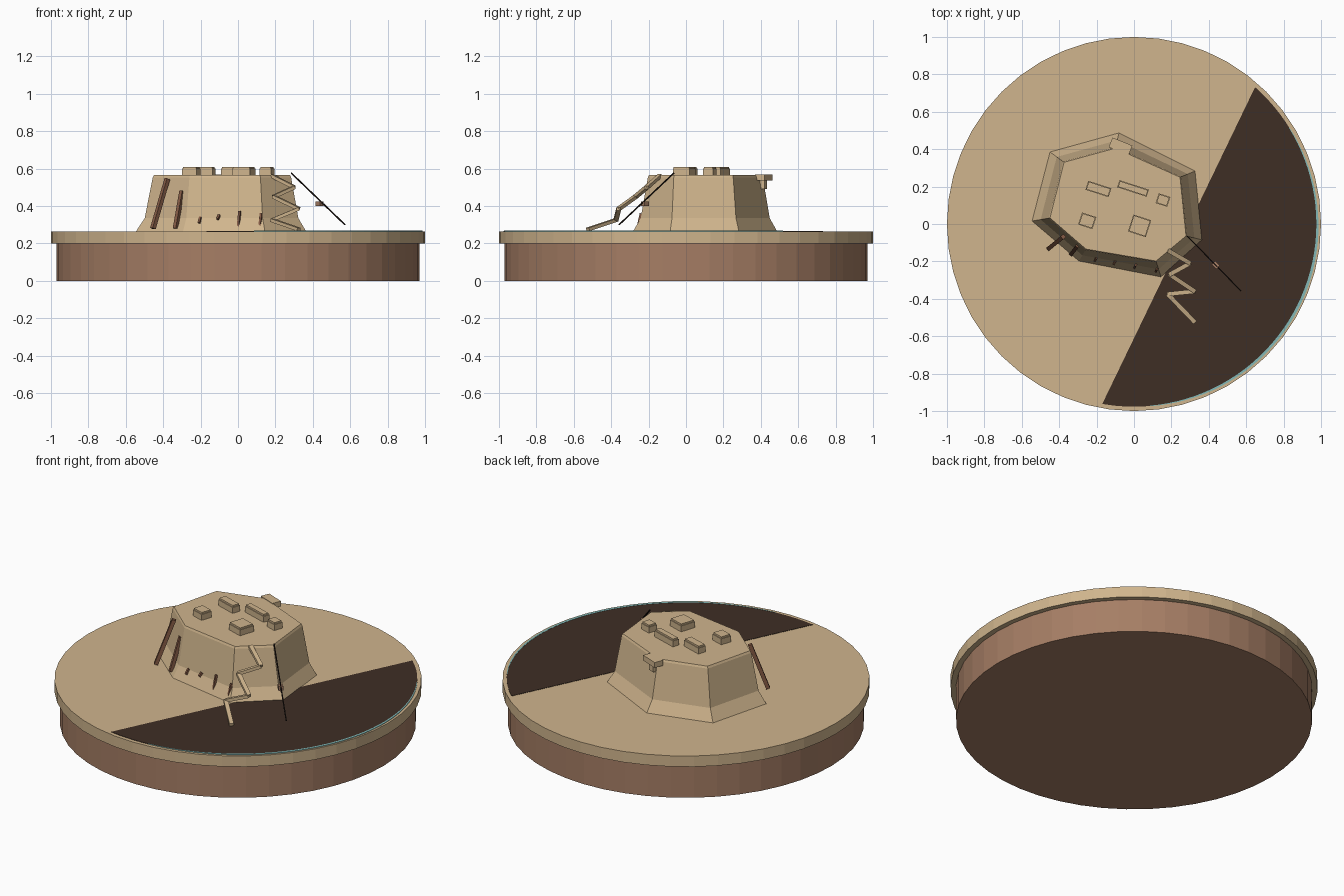
import bpy, bmesh, math
from mathutils import Vector

cube = bpy.data.objects.get("Cube")
if cube:
    bpy.data.objects.remove(cube, do_unlink=True)


def material(name, *rgb):
    lin = [((c / 255 + 0.055) / 1.055) ** 2.4 for c in rgb]
    m = bpy.data.materials.new(name)
    m.use_nodes = True
    m.diffuse_color = (*lin, 1)
    m.node_tree.nodes["Principled BSDF"].inputs["Base Color"].default_value = (*lin, 1)
    return m


SAND = material("sand", 208, 181, 141)
BROWN = material("clay brown", 166, 126, 101)
WOOD = material("wood", 134, 92, 70)
DARK = material("dark earth", 62, 46, 37)
WATER = material("pale teal", 130, 185, 183)
BLACK = material("cable black", 28, 20, 16)


def add_object(name, bm, mat):
    bmesh.ops.recalc_face_normals(bm, faces=bm.faces)
    me = bpy.data.meshes.new(name)
    bm.to_mesh(me)
    bm.free()
    me.materials.append(mat)
    ob = bpy.data.objects.new(name, me)
    bpy.context.collection.objects.link(ob)
    return ob


def loft(name, rings, mat):
    """Closed solid through rings of (z, outline points)."""
    bm = bmesh.new()
    loops = [[bm.verts.new((x, y, z)) for x, y in pts] for z, pts in rings]
    n = len(loops[0])
    for a, b in zip(loops, loops[1:]):
        for i in range(n):
            j = (i + 1) % n
            bm.faces.new((a[i], a[j], b[j], b[i]))
    bm.faces.new(loops[0])
    bm.faces.new(loops[-1])
    return add_object(name, bm, mat)


def arc(r, start=0, end=360, n=48):
    angles = [math.radians(start + (end - start) * i / n) for i in range(n)]
    return [(r * math.cos(a), r * math.sin(a)) for a in angles]


def box(name, loc, size, mat, turn=0):
    bm = bmesh.new()
    bmesh.ops.create_cube(bm, size=1)
    bmesh.ops.scale(bm, vec=size, verts=bm.verts)
    ob = add_object(name, bm, mat)
    ob.location = loc
    ob.rotation_euler.z = math.radians(turn)
    return ob


def beam(name, a, b, width, height, mat):
    """Straight bar from a to b, kept level across its width."""
    a, b = Vector(a), Vector(b)
    ob = box(name, (a + b) / 2, (width, (b - a).length, height), mat)
    ob.rotation_euler = (b - a).to_track_quat('Y', 'Z').to_euler()
    return ob


# Round plinth and its overhanging ground disc
GROUND = 0.265
loft("plinth", [(0, arc(0.97)), (0.2, arc(0.97))], BROWN)
loft("ground_disc", [(0.2, arc(1)), (GROUND, arc(1))], SAND)

# Dark lowland: a disc segment cut by a straight chord
lowland = arc(0.977, -100, 48.5, 40) + arc(0.977, 48.5, 49, 1)
loft("lowland", [(GROUND - 0.002, lowland), (GROUND + 0.002, lowland)], DARK)

# Thin strip of water that tapers at both ends
outer, inner = [], []
for i in range(41):
    t = i / 40
    ang = math.radians(-85 + 117 * t)
    for pts, r in ((outer, 0.978 + 0.011 * math.sin(math.pi * t)), (inner, 0.975)):
        pts.append((r * math.cos(ang), r * math.sin(ang)))
shore = outer + inner[::-1]
loft("water_strip", [(GROUND - 0.002, shore), (GROUND + 0.003, shore)], WATER)

# Seven sided mesa with a flared foot
foot = [(-.08, .487), (-.449, .385), (-.545, .016), (-.294, -.198),
        (.144, -.283), (.364, -.085), (.326, .283)]
top = [(-.1, .405), (-.374, .33), (-.449, .032), (-.257, -.134),
       (.118, -.198), (.278, -.064), (.246, .25)]


def between(t):
    return [(a + (c - a) * t, b + (d - b) * t) for (a, b), (c, d) in zip(foot, top)]


loft("mesa", [(GROUND, foot), (0.335, between(0.48)), (0.553, between(0.93)), (0.565, top)], SAND)

# Flat roofed houses on the mesa
houses = [(-.19, .187, .13, .05), (-.005, .19, .165, .04), (.155, .128, .065, .055),
          (-.25, .017, .08, .068), (.03, -.01, .1, .095)]
for i, (x, y, w, d) in enumerate(houses):
    box(f"house_{i + 1}", (x, y, 0.58), (w, d, 0.04), SAND, -18)
    box(f"house_roof_{i + 1}", (x, y, 0.604), (w - 0.008, d - 0.008, 0.012), SAND, -18)

# Lookout hanging over the back edge
box("lookout", (-.072, .415, .552), (.115, .055, .032), SAND, -22)
box("lookout_bracket", (-.072, .412, .515), (.04, .03, .05), SAND, -22)

# Leaning timbers against the cliff
beam("timber_long", (-.455, -.13, .28), (-.378, -.068, .545), .022, .022, WOOD)
beam("timber_short", (-.335, -.16, .28), (-.3, -.115, .48), .02, .02, WOOD)

# Small stakes around the front foot
for i, (x, z, h) in enumerate([(-.205, .325, .03), (-.105, .34, .02), (.005, .33, .085), (.12, .325, .07)]):
    y = -.222 - .18 * x
    beam(f"stake_{i + 1}", (x - .004, y - .012, z - h / 2), (x + .004, y + .004, z + h / 2), .012, .012, WOOD)

# Zigzag path down the corner
path = [(.18, -.14, .562), (.3, -.21, .5), (.19, -.27, .45),
        (.325, -.36, .385), (.18, -.375, .325), (.325, -.525, .275)]
for i, (a, b) in enumerate(zip(path, path[1:])):
    beam(f"path_flight_{i + 1}", a, b, .024, .018, SAND)

# Cable and its hanging car
beam("cable", (.285, -.065, .576), (.572, -.358, .3), .006, .006, BLACK)
box("cable_car", (.436, -.219, .412), (.034, .026, .026), BROWN, -45)
